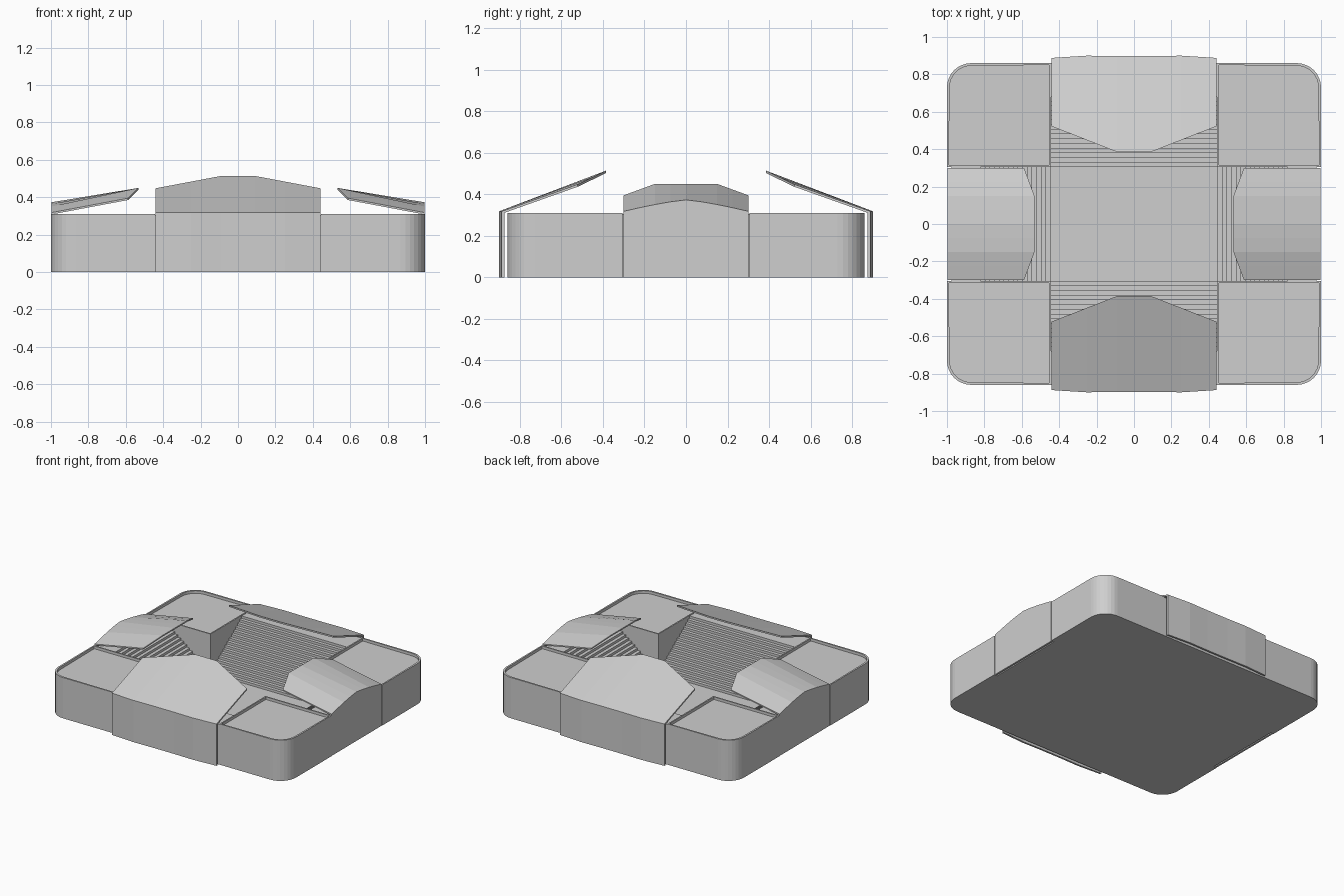
import bpy, bmesh, math
from mathutils import Vector

if "Cube" in bpy.data.objects:
    bpy.data.objects.remove(bpy.data.objects["Cube"])

grey = bpy.data.materials.new("concrete_grey")
grey.diffuse_color = (0.62, 0.62, 0.62, 1)
grey.use_nodes = True
grey.node_tree.nodes["Principled BSDF"].inputs["Base Color"].default_value = grey.diffuse_color

FX, FY = 0.445, 0.305      # half size of the pitch
H = 0.31                   # height of the stands


def finish(name, bm):
    bmesh.ops.recalc_face_normals(bm, faces=bm.faces[:])
    me = bpy.data.meshes.new(name)
    bm.to_mesh(me)
    bm.free()
    me.materials.append(grey)
    ob = bpy.data.objects.new(name, me)
    bpy.context.collection.objects.link(ob)
    return ob


def prism(name, pts, offset):
    """Closed outline swept along an offset."""
    bm = bmesh.new()
    a = [bm.verts.new(p) for p in pts]
    b = [bm.verts.new(Vector(p) + Vector(offset)) for p in pts]
    bm.faces.new(a)
    bm.faces.new(b)
    for i in range(len(a)):
        j = (i + 1) % len(a)
        bm.faces.new((a[i], a[j], b[j], b[i]))
    return finish(name, bm)


def sheet(name, row_a, row_b, offset):
    """Thin folded plate between two rows of points."""
    bm = bmesh.new()
    off = Vector(offset)
    rows = [[bm.verts.new(Vector(p) + o) for p in r]
            for r, o in ((row_a, off * 0), (row_b, off * 0), (row_b, off), (row_a, off))]
    n = len(row_a)
    for k in range(4):
        r, q = rows[k], rows[(k + 1) % 4]
        for i in range(n - 1):
            bm.faces.new((r[i], r[i + 1], q[i + 1], q[i]))
    for i in (0, n - 1):
        bm.faces.new([r[i] for r in rows])
    return finish(name, bm)


def stairs(start, run, end, steps=16):
    """Stepped stand profile as (distance, height)."""
    pts = [(start, 0)]
    for i in range(steps):
        z = 0.01 + (H - 0.015) * (i + 1) / steps
        pts += [(start + run * i / steps, z), (start + run * (i + 1) / steps, z)]
    return pts + [(end, H - 0.005), (end, 0)]


# pitch
prism("pitch", [(-FX, -FY, 0), (FX, -FY, 0), (FX, FY, 0), (-FX, FY, 0)], (0, 0, 0.01))

# corner blocks with a rounded outer corner and a recessed top
R = 0.13
for sx in (-1, 1):
    for sy in (-1, 1):
        out = [(FX, FY), (1, FY)]
        for i in range(9):
            a = math.pi / 2 * i / 8
            out.append((1 - R + R * math.cos(a), 0.86 - R + R * math.sin(a)))
        out.append((FX, 0.86))
        bm = bmesh.new()
        low = [bm.verts.new((x * sx, y * sy, 0)) for x, y in out]
        top = [bm.verts.new((x * sx, y * sy, H)) for x, y in out]
        for i in range(len(out)):
            j = (i + 1) % len(out)
            bm.faces.new((low[i], low[j], top[j], top[i]))
        bm.faces.new(low)
        roof = bm.faces.new(top)
        bmesh.ops.recalc_face_normals(bm, faces=bm.faces[:])
        bmesh.ops.inset_region(bm, faces=[roof], thickness=0.014)
        inner = bmesh.ops.extrude_face_region(bm, geom=[roof])
        bmesh.ops.translate(bm, vec=(0, 0, -0.02),
                            verts=[v for v in inner["geom"] if isinstance(v, bmesh.types.BMVert)])
        if roof.is_valid:
            bm.faces.remove(roof)
        finish("corner_block", bm)

# long stands, folded outer walls and sloping roofs (front and back)
FOLDS = [(-0.44, 0.888), (-0.25, 0.9), (-0.09, 0.897), (0.09, 0.897), (0.25, 0.9), (0.44, 0.888)]
for s in (-1, 1):
    prism("long_stand", [(-FX, s * y, z) for y, z in stairs(FY, 0.4, 0.86)], (2 * FX, 0, 0))
    base = [(x, s * y, 0) for x, y in FOLDS]
    head = [(x, s * y, H) for x, y in FOLDS]
    sheet("long_wall", base, head, (0, -s * 0.014, 0))
    lip = []
    for x, _ in FOLDS:
        t = (abs(x) - 0.09) / 0.35
        lip.append((x, s * (0.385 + 0.137 * t), 0.514 - 0.066 * t))
    eave = [(x, s * y, H + 0.008) for x, y in FOLDS]
    sheet("long_roof", eave, lip, (0, 0, -0.012))

# short stands, arched outer walls and arched roofs (left and right)
ys = [-0.3 + 0.6 * i / 8 for i in range(9)]
for s in (-1, 1):
    prism("short_stand", [(s * x, -FY, z) for x, z in stairs(FX, 0.4, 0.975)], (0, 2 * FY, 0))
    base, eave, lip = [], [], []
    for y in ys:
        t = abs(y) / 0.3
        u = max(0, t - 0.5) * 2
        base.append((s * 0.998, y, 0))
        eave.append((s * 0.998, y, 0.373 - 0.055 * t ** 1.3))
        lip.append((s * (0.532 + 0.056 * u), y, 0.45 - 0.055 * u))
    sheet("short_wall", base, eave, (-s * 0.014, 0, 0))
    sheet("short_roof", eave, lip, (0, 0, -0.01))
